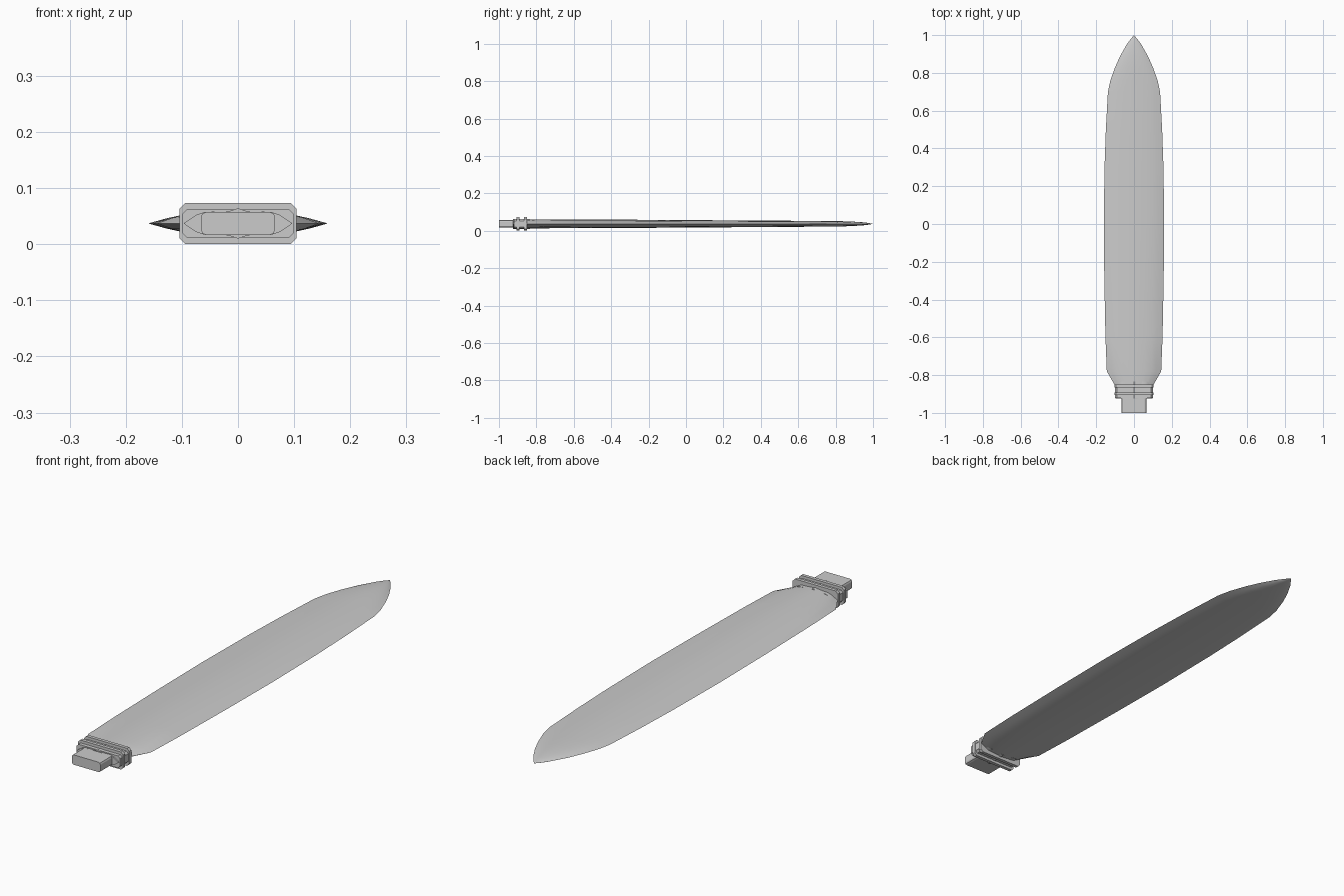
import bpy, bmesh, math

cube = bpy.data.objects.get("Cube")
if cube:
    bpy.data.objects.remove(cube)

MID = 0.037  # height of the blade's centre plane

steel = bpy.data.materials.new("steel_grey")
steel.use_nodes = True
colour = (0.6, 0.6, 0.6, 1)
steel.diffuse_color = colour
steel.node_tree.nodes["Principled BSDF"].inputs["Base Color"].default_value = colour


def mirrored(quarter):
    """Full closed loop from a quarter profile running from the side to the top."""
    top = quarter + [(-x, z) for x, z in reversed(quarter) if x > 0]
    bottom = [(x, -z) for x, z in reversed(top) if z > 0]
    return top + bottom


def loft(name, sections, tip=None, smooth=None):
    """Bridge cross-sections given as (y, loop), closing with caps or a point."""
    bm = bmesh.new()
    rings = [[bm.verts.new((x, y, MID + z)) for x, z in loop] for y, loop in sections]
    n = len(rings[0])
    for a, b in zip(rings, rings[1:]):
        for i in range(n):
            j = (i + 1) % n
            bm.faces.new((a[i], a[j], b[j], b[i]))
    bm.faces.new(rings[0])
    if tip is None:
        bm.faces.new(rings[-1])
    else:
        point = bm.verts.new((0, tip, MID))
        for i in range(n):
            bm.faces.new((rings[-1][i], rings[-1][(i + 1) % n], point))
    bmesh.ops.recalc_face_normals(bm, faces=bm.faces)
    mesh = bpy.data.meshes.new(name)
    bm.to_mesh(mesh)
    bm.free()
    mesh.materials.append(steel)
    obj = bpy.data.objects.new(name, mesh)
    bpy.context.collection.objects.link(obj)
    if smooth:
        bpy.ops.object.select_all(action="DESELECT")
        obj.select_set(True)
        bpy.context.view_layer.objects.active = obj
        bpy.ops.object.shade_smooth_by_angle(angle=math.radians(smooth))
    return obj


# Blade: a lens-shaped section with sharp edges, scaled along its outline
lens = mirrored([(1, 0), (0.82, 0.4), (0.64, 0.68), (0.4, 0.86), (0.2, 0.95), (0, 1)])
outline = [  # y, half width, half thickness
    (-0.86, 0.098, 0.024), (-0.78, 0.144, 0.024), (-0.6, 0.151, 0.023),
    (-0.3, 0.157, 0.022), (0, 0.16, 0.02), (0.3, 0.156, 0.018),
    (0.5, 0.149, 0.017), (0.7, 0.138, 0.015), (0.76, 0.125, 0.0145),
    (0.83, 0.1, 0.014), (0.89, 0.073, 0.012), (0.95, 0.039, 0.008), (0.98, 0.017, 0.004)]
loft("blade", [(y, [(x * w, z * t) for x, z in lens]) for y, w, t in outline],
     tip=1.0, smooth=30)

# Collar: wavy section with a raised middle ridge
wave = mirrored([(0.097, 0), (0.075, 0.015), (0.06, 0.02), (0.045, 0.021),
                 (0.025, 0.02), (0.012, 0.023), (0, 0.027)])
loft("collar", [(y, wave) for y in (-0.925, -0.835)], smooth=25)

# Two chamfered guard rings and the thinner core between them
def chamfered(w, h, c):
    return mirrored([(w, h - c), (w - c, h)])

for name, start in (("rear_ring", -0.905), ("front_ring", -0.865)):
    loft(name, [(start, chamfered(0.104, 0.0365, 0.01)),
                (start + 0.014, chamfered(0.104, 0.0365, 0.01))])
loft("guard_core", [(y, chamfered(0.1, 0.025, 0.009)) for y in (-0.92, -0.852)])

# Tang: flat bar with rounded sides
tang = mirrored([(0.066, 0.012), (0.063, 0.018), (0.056, 0.0205)])
loft("tang", [(y, tang) for y in (-1.0, -0.9)])
